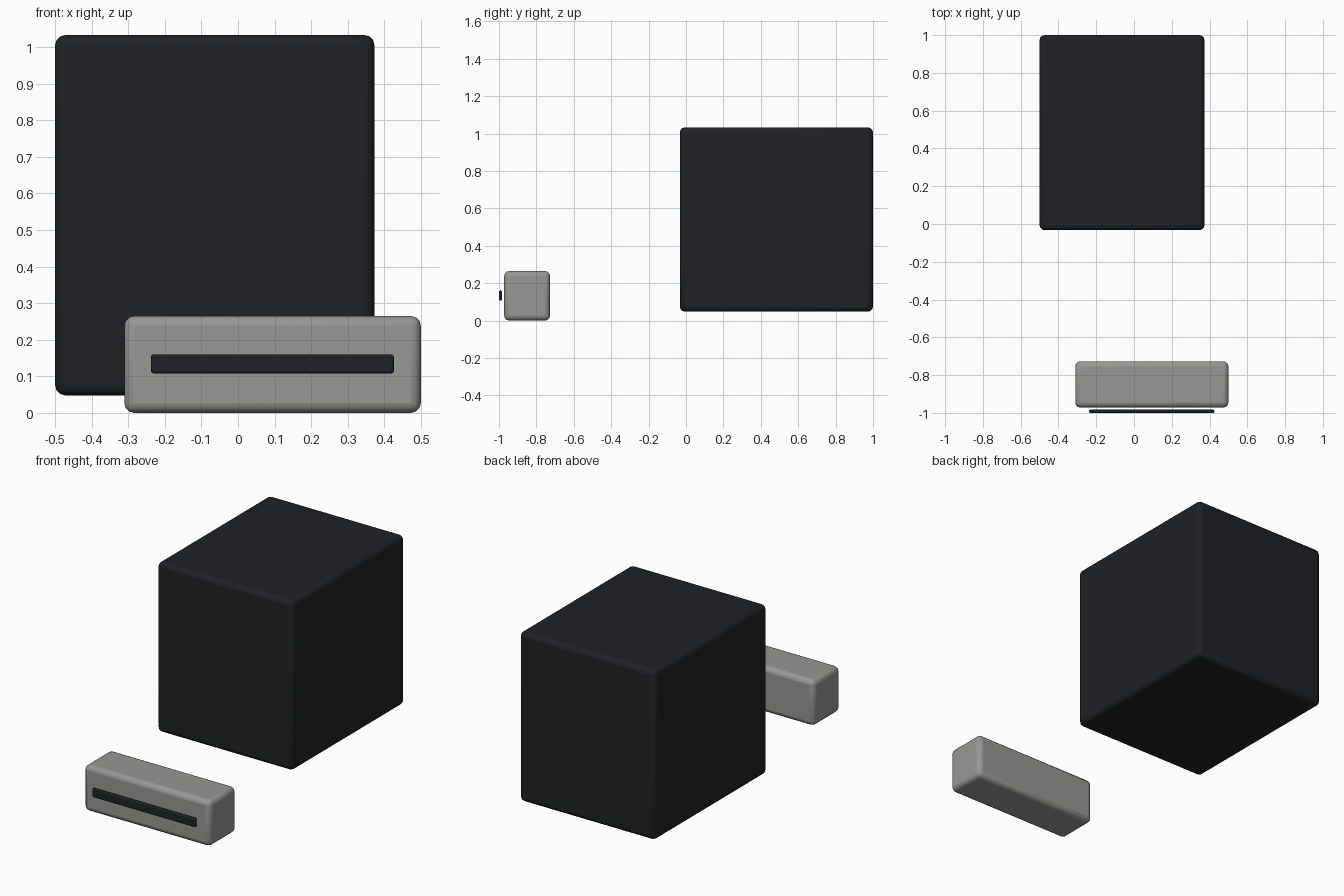
import bpy

if "Cube" in bpy.data.objects:
    bpy.data.objects.remove(bpy.data.objects["Cube"])


def material(name, rgb):
    m = bpy.data.materials.new(name)
    m.diffuse_color = (*rgb, 1)
    m.use_nodes = True
    m.node_tree.nodes["Principled BSDF"].inputs["Base Color"].default_value = m.diffuse_color
    return m


def rounded_box(name, lo, hi, radius, mat, segments=3):
    """Box between two corners with rounded edges."""
    centre = [(a + b) / 2 for a, b in zip(lo, hi)]
    bpy.ops.mesh.primitive_cube_add(size=1, location=centre)
    ob = bpy.context.object
    ob.name = name
    ob.scale = [b - a for a, b in zip(lo, hi)]
    bpy.ops.object.transform_apply(location=False, rotation=False, scale=True)
    bevel = ob.modifiers.new("rounded_edges", 'BEVEL')
    bevel.width = radius
    bevel.segments = segments
    ob.data.materials.append(mat)
    bpy.ops.object.shade_smooth_by_angle()
    return ob


dark = material("dark", (0.013, 0.016, 0.018))
grey = material("warm_grey", (0.31, 0.31, 0.29))

# Large dark block at the back
rounded_box("main_block", (-0.5, -0.033, 0.048), (0.373, 1.0, 1.033), 0.027, dark)

# Small grey block at the front
rounded_box("front_block", (-0.311, -0.972, 0.0), (0.5, -0.727, 0.265), 0.027, grey)

# Thin dark strip floating just ahead of the small block
rounded_box("front_strip", (-0.238, -1.0, 0.108), (0.426, -0.983, 0.16), 0.007, dark)
